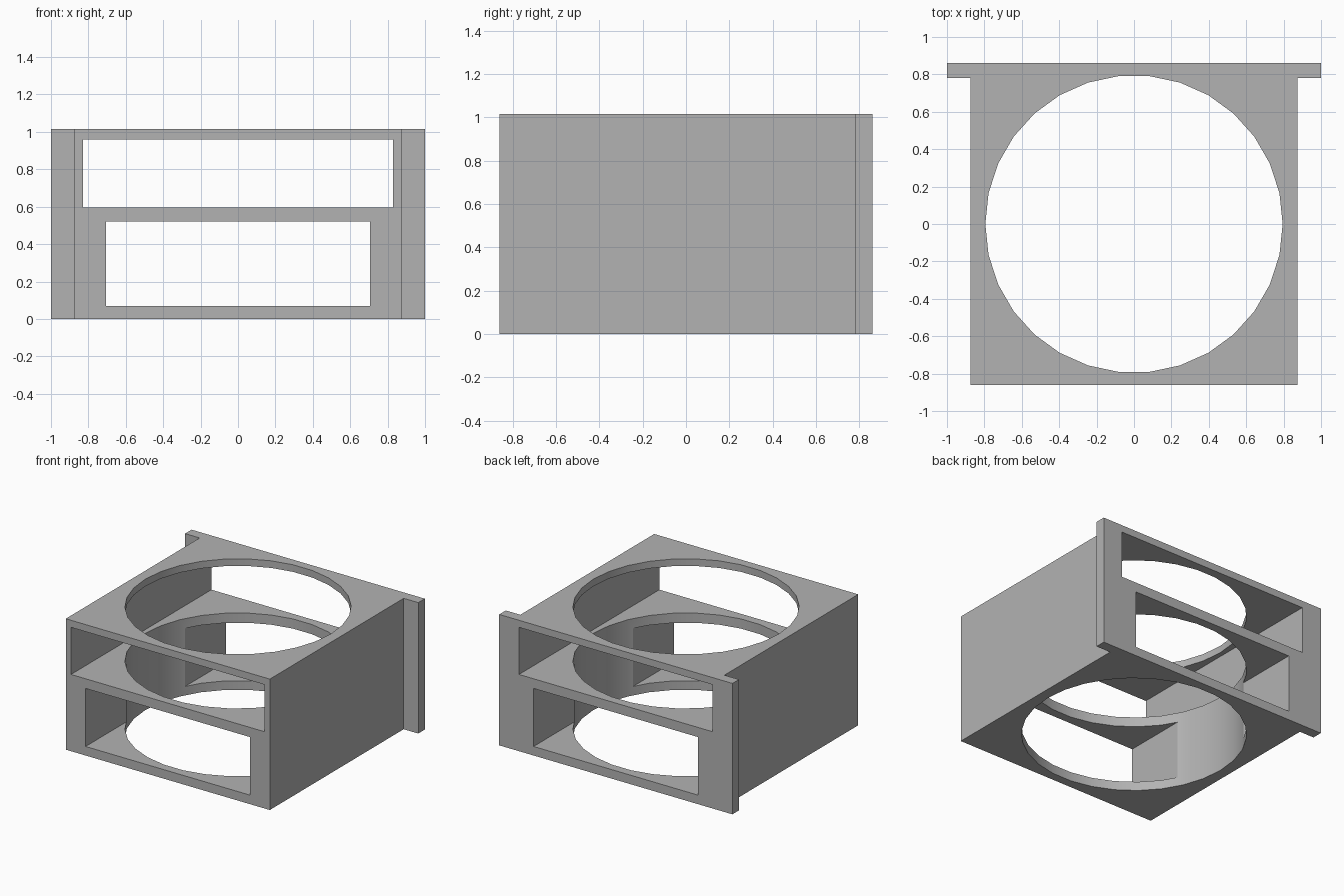
import bpy
import bmesh
import math
from mathutils import Matrix

cube = bpy.data.objects.get("Cube")
if cube:
    bpy.data.objects.remove(cube, do_unlink=True)

HEIGHT = 1.015
DEPTH = 0.86

grey = bpy.data.materials.new("plain grey")
grey.use_nodes = True
grey.diffuse_color = (0.45, 0.45, 0.45, 1)
grey.node_tree.nodes["Principled BSDF"].inputs["Base Color"].default_value = grey.diffuse_color


def make_object(name, bm):
    bmesh.ops.recalc_face_normals(bm, faces=bm.faces)
    mesh = bpy.data.meshes.new(name)
    bm.to_mesh(mesh)
    bm.free()
    mesh.materials.append(grey)
    obj = bpy.data.objects.new(name, mesh)
    bpy.context.collection.objects.link(obj)
    return obj


def slot_cutter(name, half_width, bottom, top):
    bm = bmesh.new()
    place = Matrix.Translation((0, 0, (bottom + top) / 2))
    size = Matrix.Diagonal((2 * half_width, 3, top - bottom, 1))
    bmesh.ops.create_cube(bm, size=1, matrix=place @ size)
    return make_object(name, bm)


def bore_cutter(name, radius, sides):
    bm = bmesh.new()
    place = Matrix.Translation((0, 0, HEIGHT / 2)) @ Matrix.Rotation(math.pi / 2, 4, "Z")
    bmesh.ops.create_cone(bm, cap_ends=True, segments=sides, radius1=radius,
                          radius2=radius, depth=2, matrix=place)
    return make_object(name, bm)


# Housing with rear flange, extruded from its plan outline
half = [(0.875, -DEPTH), (0.875, 0.78), (1, 0.78), (1, DEPTH)]
outline = half + [(-x, y) for x, y in reversed(half)]
bm = bmesh.new()
base = bm.faces.new([bm.verts.new((x, y, 0)) for x, y in outline])
raised = bmesh.ops.extrude_face_region(bm, geom=[base], use_keep_orig=True)
bmesh.ops.translate(bm, vec=(0, 0, HEIGHT),
                    verts=[v for v in raised["geom"] if isinstance(v, bmesh.types.BMVert)])
housing = make_object("housing", bm)

# Two front-to-back slots and the vertical round bore
cutters = [
    slot_cutter("upper_slot_cutter", 0.83, 0.595, 0.96),
    slot_cutter("lower_slot_cutter", 0.705, 0.07, 0.52),
    bore_cutter("bore_cutter", 0.795, 30),
]
bpy.ops.object.select_all(action="DESELECT")
bpy.context.view_layer.objects.active = housing
housing.select_set(True)
for cutter in cutters:
    cutter.hide_render = True
    cut = housing.modifiers.new(cutter.name, "BOOLEAN")
    cut.operation = "DIFFERENCE"
    cut.solver = "EXACT"
    cut.object = cutter
    bpy.ops.object.modifier_apply(modifier=cut.name)
    bpy.data.objects.remove(cutter, do_unlink=True)

# Smooth bore with crisp housing edges
bpy.ops.object.shade_smooth_by_angle(angle=math.radians(30))
